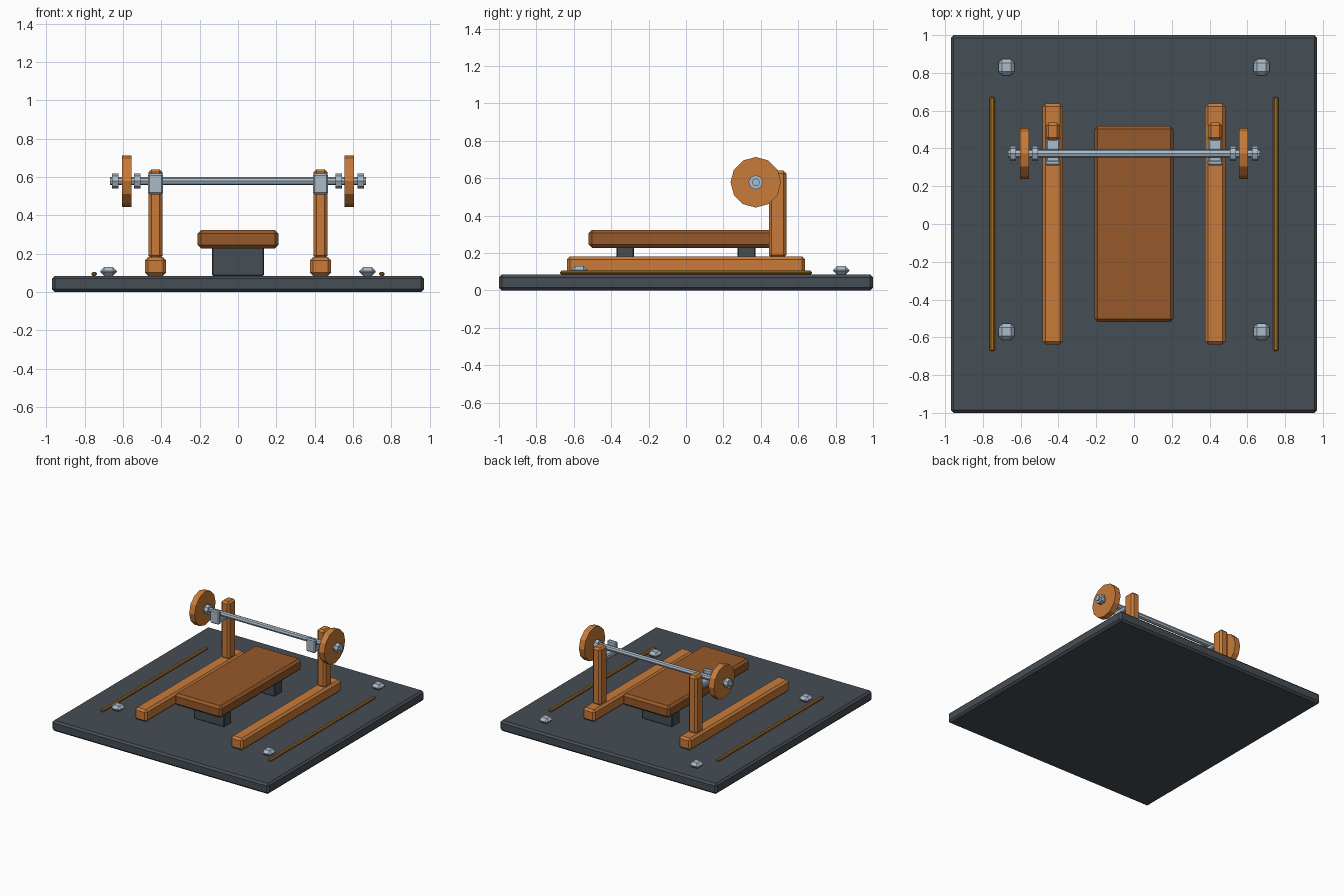
import bpy, math

if "Cube" in bpy.data.objects:
    bpy.data.objects.remove(bpy.data.objects["Cube"])


def material(name, rgb):
    m = bpy.data.materials.new(name)
    m.diffuse_color = (*rgb, 1)
    m.use_nodes = True
    m.node_tree.nodes["Principled BSDF"].inputs["Base Color"].default_value = m.diffuse_color
    return m


SLATE = material("slate", (0.060, 0.074, 0.089))
ORANGE = material("orange", (0.578, 0.198, 0.041))
BROWN = material("brown", (0.305, 0.098, 0.023))
STEEL = material("steel", (0.400, 0.497, 0.591))
GOLD = material("gold", (0.352, 0.156, 0.021))


def box(name, x, y, z, mat, bevel=0.0):
    """Chamfered box from (min, max) ranges on each axis."""
    bpy.ops.mesh.primitive_cube_add(size=1, location=[sum(r) / 2 for r in (x, y, z)])
    ob = bpy.context.object
    ob.name = name
    ob.scale = [r[1] - r[0] for r in (x, y, z)]
    bpy.ops.object.transform_apply(location=False, rotation=False, scale=True)
    ob.data.materials.append(mat)
    if bevel:
        mod = ob.modifiers.new("chamfer", 'BEVEL')
        mod.width, mod.segments = bevel, 1
    return ob


def rod(name, x0, x1, radius, sides, mat):
    """Flat-sided cylinder along x, on the bar axis."""
    bpy.ops.mesh.primitive_cylinder_add(
        vertices=sides, radius=radius, depth=x1 - x0,
        location=((x0 + x1) / 2, BAR_Y, BAR_Z), rotation=(0, math.pi / 2, 0))
    ob = bpy.context.object
    ob.name = name
    ob.data.materials.append(mat)


BAR_Y, BAR_Z = 0.373, 0.578
FLOOR = 0.085


def around(c, w):
    return (c - w / 2, c + w / 2)


# Platform
box("platform", (-0.97, 0.97), (-1, 1), (0, FLOOR), SLATE, 0.015)

# Bench: pad on two blocks
box("bench_pad", (-0.21, 0.21), (-0.52, 0.52), (0.228, 0.324), BROWN, 0.018)
for name, y in (("front", -0.325), ("back", 0.323)):
    box(f"bench_leg_{name}", (-0.136, 0.136), around(y, 0.095), (FLOOR, 0.235), SLATE, 0.005)

# Barbell bar
rod("bar", -0.668, 0.668, 0.021, 8, STEEL)

for side, s in (("left", -1), ("right", 1)):
    # Rack: floor rail, upright and bar hook
    rx = s * 0.43
    box(f"rail_{side}", around(rx, 0.108), (-0.637, 0.637), (FLOOR, 0.182), ORANGE, 0.016)
    box(f"upright_{side}", around(rx, 0.074), (0.443, 0.537), (0.175, 0.64), ORANGE, 0.015)
    box(f"hook_shelf_{side}", around(rx, 0.074), (0.318, 0.455), (0.515, 0.555), STEEL, 0.008)
    box(f"hook_lip_{side}", around(rx, 0.08), (0.31, 0.34), (0.51, 0.617), STEEL, 0.008)

    # Weight plate between two collars
    for name, c, w, r, n, mat in (("plate", 0.58, 0.048, 0.135, 12, ORANGE),
                                  ("inner_collar", 0.525, 0.032, 0.039, 8, STEEL),
                                  ("outer_collar", 0.64, 0.032, 0.039, 8, STEEL)):
        rod(f"{name}_{side}", s * c - w / 2, s * c + w / 2, r, n, mat)

    # Floor stripe
    box(f"floor_stripe_{side}", around(s * 0.75, 0.028), (-0.673, 0.673),
        (FLOOR, 0.106), GOLD, 0.007)

    # Floor bolts
    for name, y in (("front", -0.57), ("back", 0.83)):
        box(f"bolt_{name}_{side}", around(s * 0.675, 0.086), around(y, 0.086),
            (FLOOR, 0.13), STEEL, 0.02)
